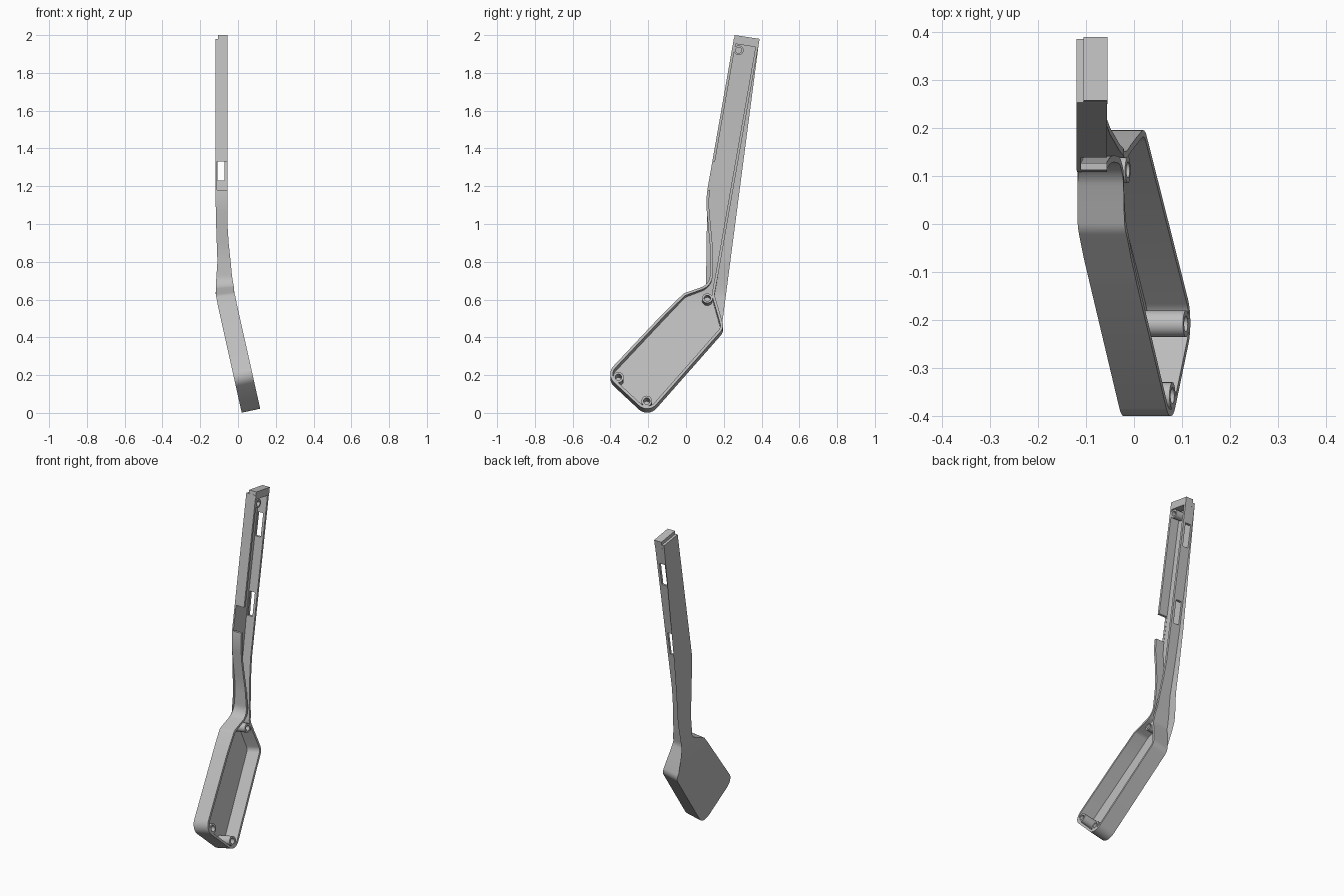
import bpy, bmesh, math
from mathutils import Vector

cube = bpy.data.objects.get("Cube")
if cube:
    bpy.data.objects.remove(cube)

RIM, FLOOR, WALL = 0.1, 0.012, 0.014

grey = bpy.data.materials.new("light_grey_plastic")
grey.use_nodes = True
COLOUR = (0.52, 0.52, 0.52, 1)
grey.diffuse_color = COLOUR
grey.node_tree.nodes["Principled BSDF"].inputs["Base Color"].default_value = COLOUR

# Height-driven bend: back surface position, depth and lean of the walls
BACK = [(0, .02), (.56, -.105), (.63, -.118), (.68, -.117), (.8, -.109), (1, -.116), (1.2, -.12)]
DEPTH = [(.6, .1), (.66, .096), (.72, .083), (.8, .07), (.9, .063), (1.0, .06), (1.2, .064)]
LEAN = [(.5, .21), (.63, .1), (.75, 0)]


def lerp_keys(keys, z):
    if z >= keys[-1][0]:
        return keys[-1][1]
    if z <= keys[0][0]:
        return keys[0][1]
    for (a, va), (b, vb) in zip(keys, keys[1:]):
        if z <= b:
            return va + (vb - va) * (z - a) / (b - a)


def bend(bm):
    for v in bm.verts:
        t, y, z = v.co
        d = t * lerp_keys(DEPTH, z) / RIM
        s = lerp_keys(LEAN, z)
        v.co = (lerp_keys(BACK, z) + d * math.sqrt(1 - s * s), y, z + d * s)


def make_object(name, bm):
    bmesh.ops.recalc_face_normals(bm, faces=bm.faces[:])
    mesh = bpy.data.meshes.new(name)
    bm.to_mesh(mesh)
    bm.free()
    mesh.materials.append(grey)
    ob = bpy.data.objects.new(name, mesh)
    bpy.context.collection.objects.link(ob)
    return ob


def smooth(ob, angle=35):
    bpy.ops.object.select_all(action='DESELECT')
    ob.select_set(True)
    bpy.context.view_layer.objects.active = ob
    bpy.ops.object.shade_smooth_by_angle(angle=math.radians(angle))


def rounded(corners, steps=8):
    """Polygon with each corner replaced by an arc of its own radius."""
    out, n = [], len(corners)
    for i, (y, z, r) in enumerate(corners):
        p = Vector((y, z))
        if r == 0:
            out.append(p)
            continue
        a = (Vector(corners[i - 1][:2]) - p).normalized()
        b = (Vector(corners[(i + 1) % n][:2]) - p).normalized()
        half = a.angle(b) / 2
        centre = p + (a + b).normalized() * (r / math.sin(half))
        start = p + a * (r / math.tan(half)) - centre
        end = p + b * (r / math.tan(half)) - centre
        sweep = start.angle(end)
        for k in range(steps + 1):
            f = k / steps
            out.append(centre + (start * math.sin((1 - f) * sweep) + end * math.sin(f * sweep)) / math.sin(sweep))
    return out


def inset(points, dist):
    """Move a clockwise outline inward."""
    out, n = [], len(points)
    for i, p in enumerate(points):
        a = (p - points[i - 1]).normalized()
        b = (points[(i + 1) % n] - p).normalized()
        na, nb = Vector((a.y, -a.x)), Vector((b.y, -b.x))
        m = (na + nb).normalized()
        out.append(p + m * dist / max(m.dot(na), .4))
    return out


def ring(bm, points, t):
    return [bm.verts.new((t, p.x, p.y)) for p in points]


def bridge(bm, a, b):
    n = len(a)
    for i in range(n):
        bm.faces.new((a[i], a[(i + 1) % n], b[(i + 1) % n], b[i]))


# Open tray with long hollow handle
outline = rounded([
    (.253, 1.98, 0), (.386, 1.96, 0), (.15, .615, .08), (.201, .429, .05),
    (-.201, -.027, .065), (-.426, .182, .06), (-.012, .622, .06),
    (.125, .675, .075), (.13, .85, .8), (.104, 1.13, .5)])
inner = inset(outline, WALL)
bm = bmesh.new()
rings = [ring(bm, outline, 0), ring(bm, outline, RIM), ring(bm, inner, RIM), ring(bm, inner, FLOOR)]
for a, b in zip(rings, rings[1:]):
    bridge(bm, a, b)
caps = [bm.faces.new(rings[0]), bm.faces.new(rings[-1])]
bmesh.ops.triangulate(bm, faces=caps)
for i in range(36):
    bmesh.ops.bisect_plane(bm, geom=bm.verts[:] + bm.edges[:] + bm.faces[:],
                           plane_co=(0, 0, .5 + i * .02), plane_no=(0, 0, 1))
bend(bm)
shell = make_object("tray_and_handle_shell", bm)


def cut_box(target, name, x, y, z):
    bm = bmesh.new()
    bmesh.ops.create_cube(bm, size=1)
    for v in bm.verts:
        v.co = [lo if c < 0 else hi for c, (lo, hi) in zip(v.co, (x, y, z))]
    cutter = make_object(name, bm)
    cutter.hide_render = True
    mod = target.modifiers.new(name, 'BOOLEAN')
    mod.object, mod.operation, mod.solver = cutter, 'DIFFERENCE', 'EXACT'
    bpy.context.view_layer.objects.active = target
    bpy.ops.object.modifier_apply(modifier=name)
    bpy.data.objects.remove(cutter)


# Front notch and two rear slots
cut_box(shell, "notch_cutter", (-.111, 0), (0, .18), (1.18, 1.33))
for z in (1.23, 1.69):
    y = .387 - (1.97 - z - .07) * .175
    cut_box(shell, "slot_cutter", (-.109, -.072), (y - .045, y + .06), (z, z + .14))
smooth(shell)

# Screw bosses, standing from floor to rim
for name, y, z, r in (("neck_boss", .113, .594, .028), ("front_boss", -.358, .168, .028),
                      ("bottom_boss", -.208, .042, .028), ("handle_boss", .279, 1.92, .026)):
    bm = bmesh.new()
    circles = []
    for radius, t in ((r, .008), (r, RIM), (r * .6, RIM), (r * .6, .014)):
        pts = [Vector((y + radius * math.cos(k * math.tau / 24), z + radius * math.sin(k * math.tau / 24)))
               for k in range(24)]
        circles.append(ring(bm, pts, t))
    for a, b in zip(circles, circles[1:]):
        bridge(bm, a, b)
    bm.faces.new(circles[0])
    bm.faces.new(circles[-1])
    bend(bm)
    smooth(make_object(name, bm))

# Stepped end block closing the handle
bm = bmesh.new()
corners = [Vector(c) for c in ((.25, 1.955), (.258, 2.0), (.39, 1.98), (.382, 1.935))]
ends = []
for x in (-.105, -.055):
    ends.append(ring(bm, corners, x))
    bm.faces.new(ends[-1])
bridge(bm, *ends)
make_object("handle_end_block", bm)
